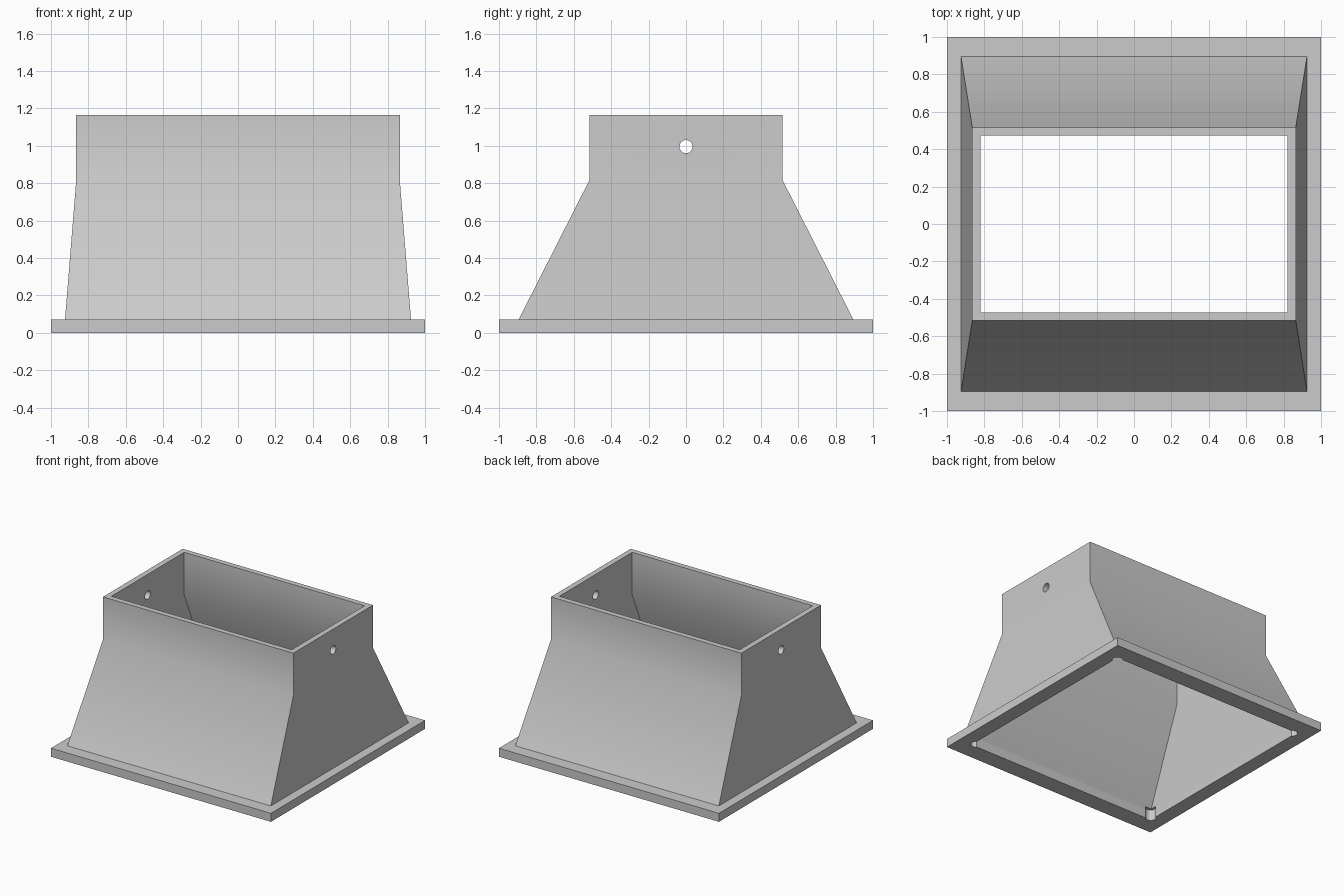
import bpy, bmesh
from math import radians

cube = bpy.data.objects.get("Cube")
if cube:
    bpy.data.objects.remove(cube, do_unlink=True)

grey = bpy.data.materials.new("light grey")
grey.use_nodes = True
grey.diffuse_color = (0.6, 0.6, 0.6, 1)
grey.node_tree.nodes["Principled BSDF"].inputs["Base Color"].default_value = (0.6, 0.6, 0.6, 1)


def ring_solid(name, sections):
    """Join rectangular sections (half x, half y, z) into a closed tube."""
    bm = bmesh.new()
    rings = [[bm.verts.new((sx * x, sy * y, z))
              for sx, sy in ((-1, -1), (1, -1), (1, 1), (-1, 1))]
             for x, y, z in sections]
    for a, b in zip(rings, rings[1:] + rings[:1]):
        for i in range(4):
            j = (i + 1) % 4
            bm.faces.new((a[i], a[j], b[j], b[i]))
    bmesh.ops.recalc_face_normals(bm, faces=bm.faces)
    mesh = bpy.data.meshes.new(name)
    bm.to_mesh(mesh)
    bm.free()
    mesh.materials.append(grey)
    obj = bpy.data.objects.new(name, mesh)
    bpy.context.collection.objects.link(obj)
    return obj


def drill(target, radius, depth, location, rotation=(0, 0, 0)):
    """Cut a round hole and discard the cutter."""
    bpy.ops.mesh.primitive_cylinder_add(vertices=32, radius=radius, depth=depth,
                                        location=location, rotation=rotation)
    cutter = bpy.context.object
    cutter.hide_render = True
    cutter.data.materials.append(grey)
    mod = target.modifiers.new("hole", "BOOLEAN")
    mod.operation = "DIFFERENCE"
    mod.solver = "EXACT"
    mod.object = cutter
    bpy.context.view_layer.objects.active = target
    bpy.ops.object.modifier_apply(modifier=mod.name)
    bpy.data.objects.remove(cutter, do_unlink=True)


# Flange, tapered hood and straight collar as one hollow shell
hood = ring_solid("tapered_hood", [
    (1, 1, 0), (1, 1, 0.07),                                # flange
    (0.925, 0.895, 0.07), (0.865, 0.517, 0.815), (0.865, 0.517, 1.165),  # outside
    (0.82, 0.473, 1.165), (0.82, 0.473, 0.815),             # inside
    (0.88, 0.855, 0.07), (0.88, 0.855, 0),
])

# Pin hole through both end walls
drill(hood, 0.035, 3, (0, 0, 0.995), (0, radians(90), 0))

# Round corner recesses under the flange
for sx in (-1, 1):
    for sy in (-1, 1):
        drill(hood, 0.04, 0.18, (sx * 0.86, sy * 0.83, 0))

bpy.ops.object.select_all(action="DESELECT")
hood.select_set(True)
bpy.context.view_layer.objects.active = hood
bpy.ops.object.shade_smooth_by_angle(angle=radians(30))
